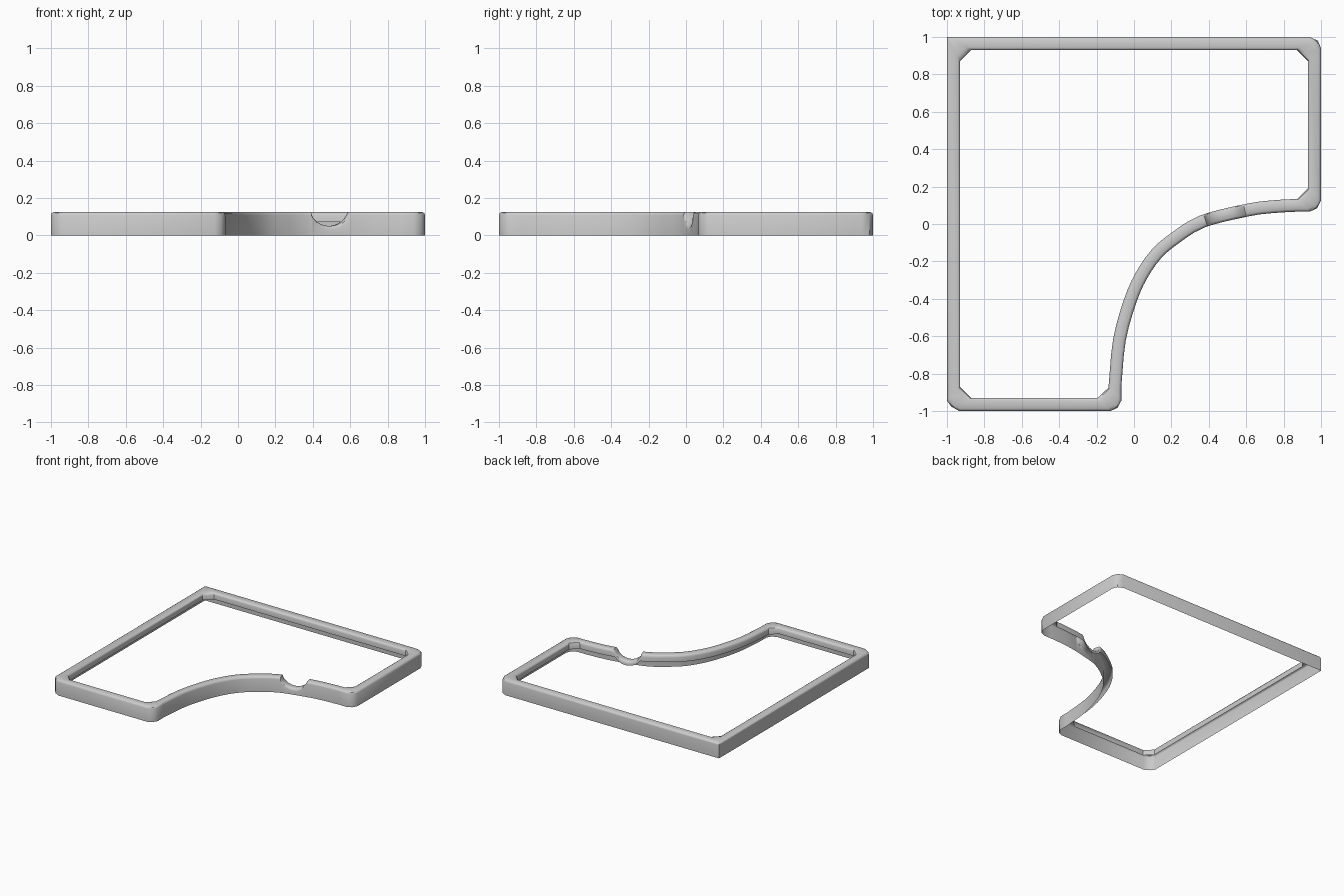
import bpy, bmesh, math
from mathutils import Vector

if "Cube" in bpy.data.objects:
    bpy.data.objects.remove(bpy.data.objects["Cube"])

HALF = 0.034      # half the width of the rim
TOP = 0.125

# Curved side: centreline through a few points
CENTRE = [Vector(p) for p in [
    (-.102, -.87), (-.078, -.62), (-.02, -.41), (.04, -.275), (.12, -.16),
    (.22, -.075), (.365, .013), (.61, .075), (.75, .093), (.87, .10)]]


def smooth_line(pts):
    out = []
    ext = [2 * pts[0] - pts[1]] + pts + [2 * pts[-1] - pts[-2]]
    for i in range(1, len(ext) - 2):
        a, b, c, d = ext[i - 1:i + 3]
        n = 24 if abs(b.x - .365) < .001 else 3
        for k in range(n):
            t = k / n
            out.append(.5 * (2 * b + (c - a) * t + (2 * a - 5 * b + 4 * c - d) * t * t
                             + (3 * b - a - 3 * c + d) * t ** 3))
    return out + [pts[-1]]


def curved_pairs():
    line = smooth_line(CENTRE)
    pairs = []
    for i, p in enumerate(line):
        t = (line[min(i + 1, len(line) - 1)] - line[max(i - 1, 0)]).normalized()
        side = Vector((t.y, -t.x)) * HALF
        pairs.append((p + side, p - side))
    return pairs


def corner(o1, om, o2, i1, i2):
    # Rounded outside, single chamfer inside
    o1, om, o2, i1, i2 = map(Vector, (o1, om, o2, i1, i2))
    return [(o1, i1), (om, (i1 + i2) / 2), (o2, i2)]


pairs = [(Vector((-1, 1)), Vector((-.87, .93))), (Vector((-1, 1)), Vector((-.93, .87)))]
pairs += corner((-1, -.945), (-.978, -.975), (-.935, -1), (-.93, -.87), (-.87, -.93))
pairs += corner((-.125, -1), (-.088, -.982), (-.068, -.945), (-.195, -.93), (-.136, -.875))
pairs += curved_pairs()
pairs += corner((.94, .066), (.98, .085), (1, .125), (.872, .134), (.93, .19))
pairs += corner((1, .94), (.983, .98), (.94, 1), (.93, .87), (.87, .93))


def dip(p):
    # Scooped notch in the curved side
    u = (p.x - .485) / .102
    on_curve = -.2 < p.y < .2
    return .075 * (1 - u * u) ** .6 if on_curve and abs(u) < 1 else 0


# Cross-section: outer wall, rounded top, short inner lip; open below
PROFILE = [(0, 0), (0, .107), (.06, .119), (.2, TOP), (.8, TOP),
           (.94, .119), (1, .107), (1, .07)]

bm = bmesh.new()
rings = []
for o, i in pairs:
    d = dip((o + i) / 2)
    ring = []
    for f, z in PROFILE:
        p = o.lerp(i, f)
        if z == .07:
            z = min(.07, .107 - d - .015)
        elif z > 0:
            z -= d
        ring.append(bm.verts.new((p.x, p.y, z)))
    rings.append(ring)
for a, b in zip(rings, rings[1:] + rings[:1]):
    for k in range(len(PROFILE) - 1):
        bm.faces.new((a[k], b[k], b[k + 1], a[k + 1]))
bmesh.ops.remove_doubles(bm, verts=bm.verts, dist=.0005)
bmesh.ops.recalc_face_normals(bm, faces=bm.faces)
# Make sure the top of the rim faces up
if sum(f.normal.z * f.calc_area() for f in bm.faces) < 0:
    bmesh.ops.reverse_faces(bm, faces=bm.faces)

mesh = bpy.data.meshes.new("rim")
bm.to_mesh(mesh)
bm.free()
rim = bpy.data.objects.new("rim", mesh)
bpy.context.collection.objects.link(rim)
bpy.context.view_layer.objects.active = rim
rim.select_set(True)
bpy.ops.object.shade_smooth_by_angle(angle=math.radians(40))
